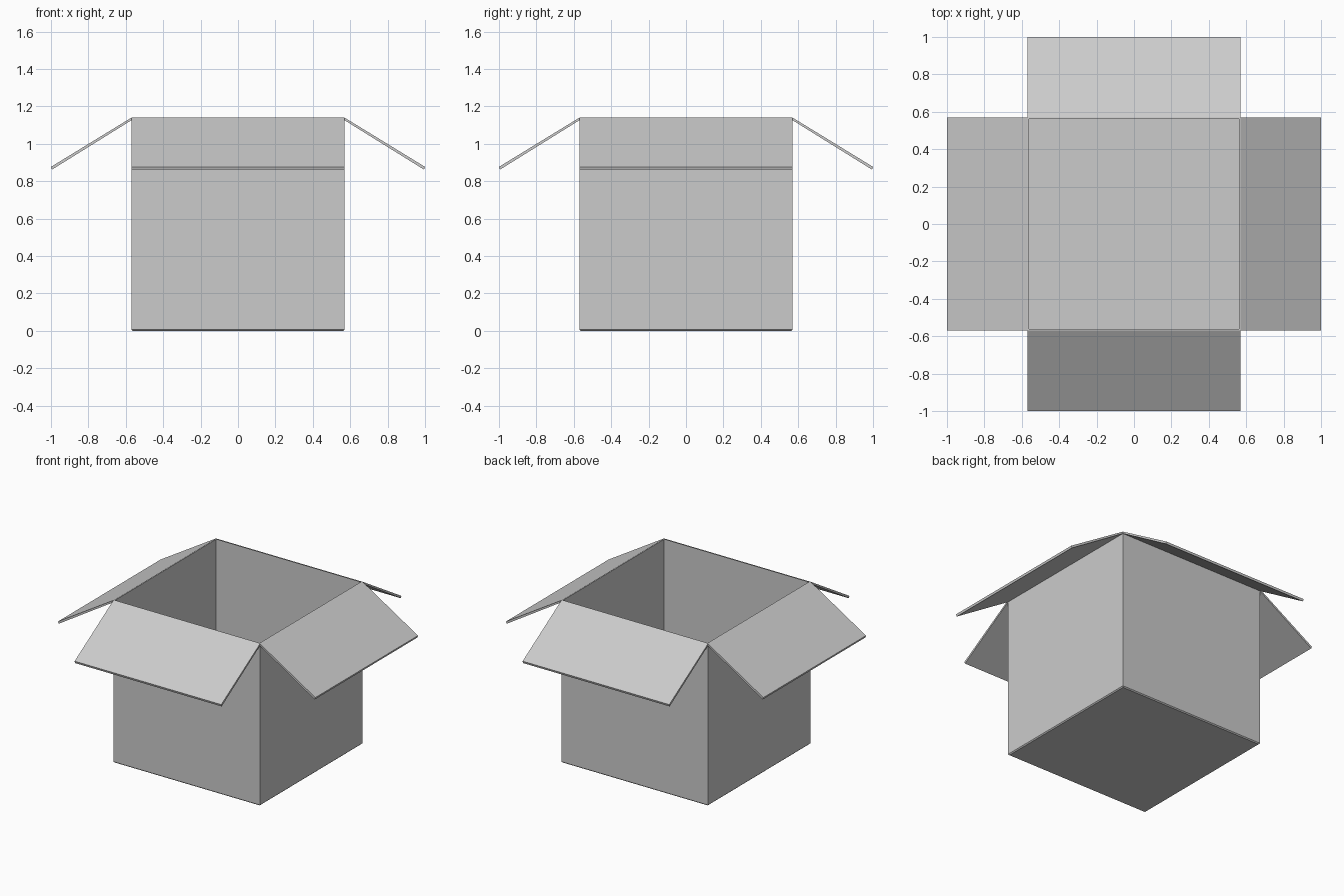
import bpy, bmesh
from math import pi
from mathutils import Matrix, Vector

if "Cube" in bpy.data.objects:
    bpy.data.objects.remove(bpy.data.objects["Cube"])

W = 0.57      # half width of the box
H = 1.14      # height
T = 0.008     # card thickness


def make_object(name, bm):
    bmesh.ops.recalc_face_normals(bm, faces=bm.faces)
    mesh = bpy.data.meshes.new(name)
    bm.to_mesh(mesh)
    bm.free()
    obj = bpy.data.objects.new(name, mesh)
    bpy.context.collection.objects.link(obj)
    return obj


# Open box body: floor and four thin walls
bm = bmesh.new()
bmesh.ops.create_cube(bm, size=1)
bmesh.ops.scale(bm, vec=(2 * W, 2 * W, H), verts=bm.verts)
bmesh.ops.translate(bm, vec=(0, 0, H / 2), verts=bm.verts)
top = max(bm.faces, key=lambda f: f.calc_center_median().z)
bmesh.ops.inset_region(bm, faces=[top], thickness=T)
cavity = bmesh.ops.extrude_face_region(bm, geom=[top])["geom"]
bmesh.ops.translate(bm, vec=(0, 0, T - H),
                    verts=[v for v in cavity if isinstance(v, bmesh.types.BMVert)])
if top.is_valid:
    bmesh.ops.delete(bm, geom=[top], context='FACES_ONLY')
# Small chamfer round the underside
under = [e for e in bm.edges if all(v.co.z < 1e-4 for v in e.verts)]
bmesh.ops.bevel(bm, geom=under, offset=0.007, segments=1, affect='EDGES')
make_object("box_body", bm)

# Four flaps folded outwards, one per side
profile = [(W - T, H), (W, H), (1.0, 0.877), (0.995, 0.862), (W, H - 0.014)]
for i, side in enumerate(("right", "back", "left", "front")):
    bm = bmesh.new()
    face = bm.faces.new([bm.verts.new((r, -W, z)) for r, z in profile])
    geom = bmesh.ops.extrude_face_region(bm, geom=[face])["geom"]
    bmesh.ops.translate(bm, vec=Vector((0, 2 * W, 0)),
                        verts=[v for v in geom if isinstance(v, bmesh.types.BMVert)])
    bm.transform(Matrix.Rotation(i * pi / 2, 4, 'Z'))
    make_object(side + "_flap", bm)
